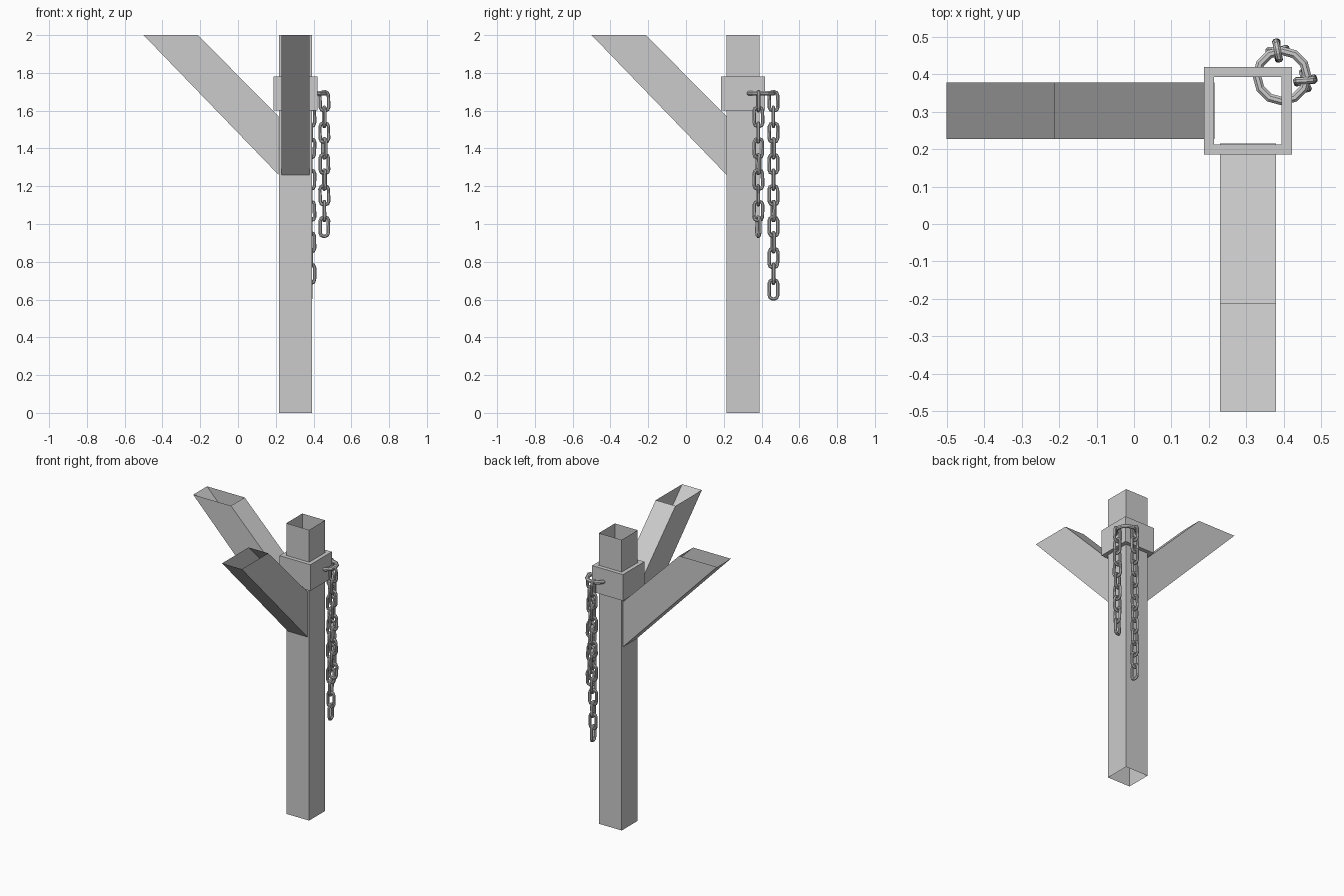
import bpy, bmesh, math, random
from mathutils import Vector, Matrix

if "Cube" in bpy.data.objects:
    bpy.data.objects.remove(bpy.data.objects["Cube"])

random.seed(4)
CX, CY = 0.304, 0.302


def finish(name, bm):
    bmesh.ops.recalc_face_normals(bm, faces=bm.faces)
    me = bpy.data.meshes.new(name)
    bm.to_mesh(me)
    bm.free()
    ob = bpy.data.objects.new(name, me)
    bpy.context.collection.objects.link(ob)
    return ob


def bridge(bm, loops, closed=False):
    """Skin a sequence of vertex rings with quads."""
    rings = [[bm.verts.new(p) for p in loop] for loop in loops]
    n = len(rings[0])
    for i in range(len(rings) if closed else len(rings) - 1):
        a, b = rings[i], rings[(i + 1) % len(rings)]
        for j in range(n):
            k = (j + 1) % n
            bm.faces.new((a[j], a[k], b[k], b[j]))


def square(h, z):
    return [(CX + sx * h, CY + sy * h, z)
            for sx, sy in ((-1, -1), (1, -1), (1, 1), (-1, 1))]


def sweep_loop(bm, path, r, sides, matrix):
    """Closed round bar following a planar (XZ) loop."""
    pts = [Vector((x, 0, z)) for x, z in path]
    n = len(pts)
    loops = []
    for i, p in enumerate(pts):
        t = (pts[(i + 1) % n] - pts[i - 1]).normalized()
        out = Vector((t.z, 0, -t.x))
        loops.append([matrix @ (p + r * (math.cos(a) * out + math.sin(a) * Vector((0, 1, 0))))
                      for a in (2 * math.pi * (k + 0.5) / sides for k in range(sides))])
    bridge(bm, loops, closed=True)


# Open square post
bm = bmesh.new()
bridge(bm, [square(0.087, 0), square(0.087, 2)])
finish("post", bm)

# Collar around the post
bm = bmesh.new()
bridge(bm, [square(0.117, 1.60), square(0.117, 1.78),
            square(0.09, 1.78), square(0.09, 1.60)], closed=True)
finish("collar", bm)


# Slanted hollow braces, open at both ends
def brace(name, place):
    bm = bmesh.new()
    ends = [((-0.5, 2.0), (-0.213, 2.0)), ((0.215, 1.26), (0.215, 1.57))]
    w = 0.075
    bridge(bm, [[place(a[0], -w, a[1]), place(a[0], w, a[1]),
                 place(b[0], w, b[1]), place(b[0], -w, b[1])] for a, b in ends])
    finish(name, bm)


brace("side_brace", lambda u, v, z: (u, CY + v, z))
brace("front_brace", lambda u, v, z: (CX + v, u, z))

# Horizontal ring through the collar corner
bm = bmesh.new()
circle = [(0.067 * math.cos(a), 0.067 * math.sin(a))
          for a in (2 * math.pi * i / 12 for i in range(12))]
sweep_loop(bm, circle, 0.0125, 8,
           Matrix.Translation((0.395, 0.395, 1.692)) @ Matrix.Rotation(math.pi / 2, 4, 'X'))
finish("ring", bm)

# Link outline: rounded rectangle
R, HW, HL, C = 0.0095, 0.0225, 0.0505, 0.018
LINK = []
for cx, cz, a0 in ((1, 1, 0), (-1, 1, 90), (-1, -1, 180), (1, -1, 270)):
    for d in (0, 45, 90):
        a = math.radians(a0 + d)
        LINK.append((cx * (HW - C) + C * math.cos(a), cz * (HL - C) + C * math.sin(a)))


# Hanging chains, alternate links turned a quarter
def chain(name, x, y, count, turn):
    bm = bmesh.new()
    for i in range(count):
        ang = math.radians(turn + 90 * (i % 2) + random.uniform(-12, 12))
        m = (Matrix.Translation((x, y, 1.65 - 0.083 * i)) @ Matrix.Rotation(ang, 4, 'Z')
             @ Matrix.Rotation(math.radians(random.uniform(-2, 2)), 4, 'Y'))
        sweep_loop(bm, LINK, R, 8, m)
    finish(name, bm)


chain("short_chain", 0.457, 0.383, 9, 10)
chain("long_chain", 0.383, 0.463, 13, 94)
